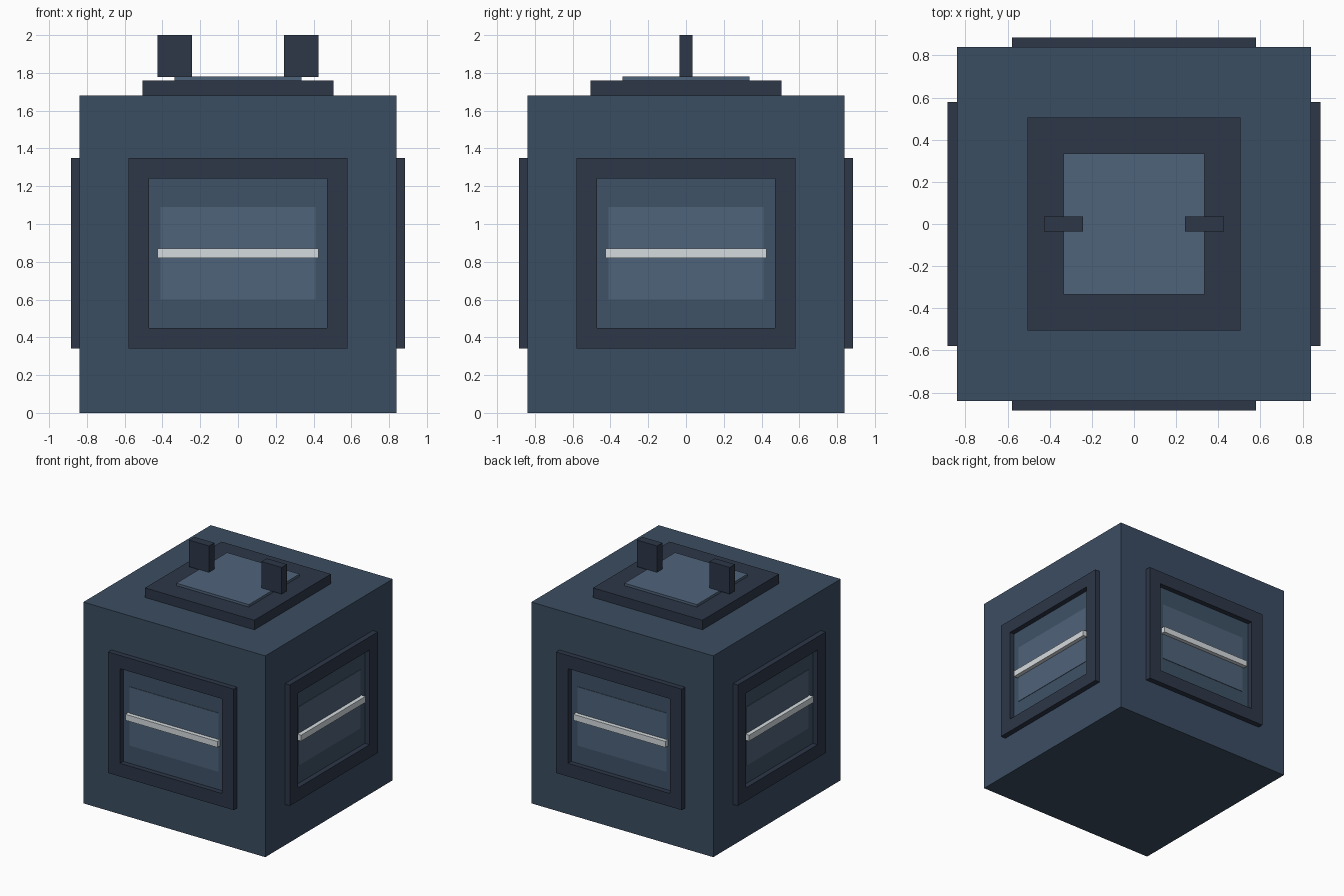
import bpy, bmesh
from math import pi
from mathutils import Matrix, Vector

if "Cube" in bpy.data.objects:
    bpy.data.objects.remove(bpy.data.objects["Cube"])


def material(name, hex_colour):
    rgb = [int(hex_colour[i:i + 2], 16) / 255 for i in (0, 2, 4)]
    lin = [c / 12.92 if c <= 0.04045 else ((c + 0.055) / 1.055) ** 2.4 for c in rgb]
    m = bpy.data.materials.new(name)
    m.diffuse_color = (*lin, 1)
    m.use_nodes = True
    m.node_tree.nodes["Principled BSDF"].inputs["Base Color"].default_value = m.diffuse_color
    return m


BODY = material("slate", "3B4D62")
DARK = material("dark_slate", "2D3748")
INNER = material("recess_slate", "3E5266")
LIGHT = material("light_slate", "4F637A")
PALE = material("pale_grey", "D5DBDE")


def add_box(bm, lo, hi):
    lo, hi = Vector(lo), Vector(hi)
    bmesh.ops.create_cube(bm, size=1, matrix=Matrix.Translation((lo + hi) / 2)
                          @ Matrix.Diagonal((*(hi - lo), 1)))


def finish(name, bm, mat, turn=0):
    bm.transform(Matrix.Rotation(turn, 4, 'Z'))
    mesh = bpy.data.meshes.new(name)
    bm.to_mesh(mesh)
    bm.free()
    mesh.materials.append(mat)
    ob = bpy.data.objects.new(name, mesh)
    bpy.context.collection.objects.link(ob)
    return ob


def box(name, lo, hi, mat, turn=0):
    bm = bmesh.new()
    add_box(bm, lo, hi)
    return finish(name, bm, mat, turn)


def window_frame(name, y_out, y_in, mat, turn):
    # rectangular ring on the front plane, extruded outwards
    bm = bmesh.new()
    rings = []
    for hx, z0, z1 in ((0.58, 0.34, 1.35), (0.47, 0.45, 1.24)):
        rings.append([bm.verts.new((x, y_in, z)) for x, z in
                      ((-hx, z0), (hx, z0), (hx, z1), (-hx, z1))])
    outer, inner = rings
    for i in range(4):
        j = (i + 1) % 4
        bm.faces.new((outer[i], outer[j], inner[j], inner[i]))
    ext = bmesh.ops.extrude_face_region(bm, geom=bm.faces[:], use_keep_orig=True)
    moved = [g for g in ext["geom"] if isinstance(g, bmesh.types.BMVert)]
    bmesh.ops.translate(bm, verts=moved, vec=(0, y_out - y_in, 0))
    bmesh.ops.recalc_face_normals(bm, faces=bm.faces[:])
    finish(name, bm, mat, turn)


# Main crate body
H = 0.84
box("crate_body", (-H, -H, 0), (H, H, 2 * H), BODY)

# Corner blocks, all but flush with the body
C, S = H - 0.001, 0.28
for sx in (-1, 1):
    for sy in (-1, 1):
        for z in (0.001, 2 * H - 0.001 - S):
            cx, cy = sx * (C - S / 2), sy * (C - S / 2)
            box("corner_block", (cx - S / 2, cy - S / 2, z),
                (cx + S / 2, cy + S / 2, z + S), DARK)

# Framed panel with a pale bar on each of the four sides
for k, side in enumerate(("front", "right", "back", "left")):
    t = k * pi / 2
    window_frame(side + "_frame", -0.885, -H + 0.01, DARK, t)
    box(side + "_recess", (-0.47, -0.842, 0.45), (0.47, -0.82, 1.24), INNER, t)
    box(side + "_panel", (-0.41, -0.846, 0.60), (0.41, -0.82, 1.09), LIGHT, t)
    box(side + "_bar", (-0.425, -0.88, 0.82), (0.425, -0.83, 0.87), PALE, t)

# Lid, its inset plate and the two upright grips
box("lid", (-0.505, -0.505, 1.68), (0.505, 0.505, 1.76), DARK)
box("lid_plate", (-0.335, -0.335, 1.75), (0.335, 0.335, 1.78), LIGHT)
for s, side in ((-1, "left"), (1, "right")):
    cx = s * 0.335
    box(side + "_grip", (cx - 0.092, -0.035, 1.778), (cx + 0.092, 0.035, 2.0), DARK)
